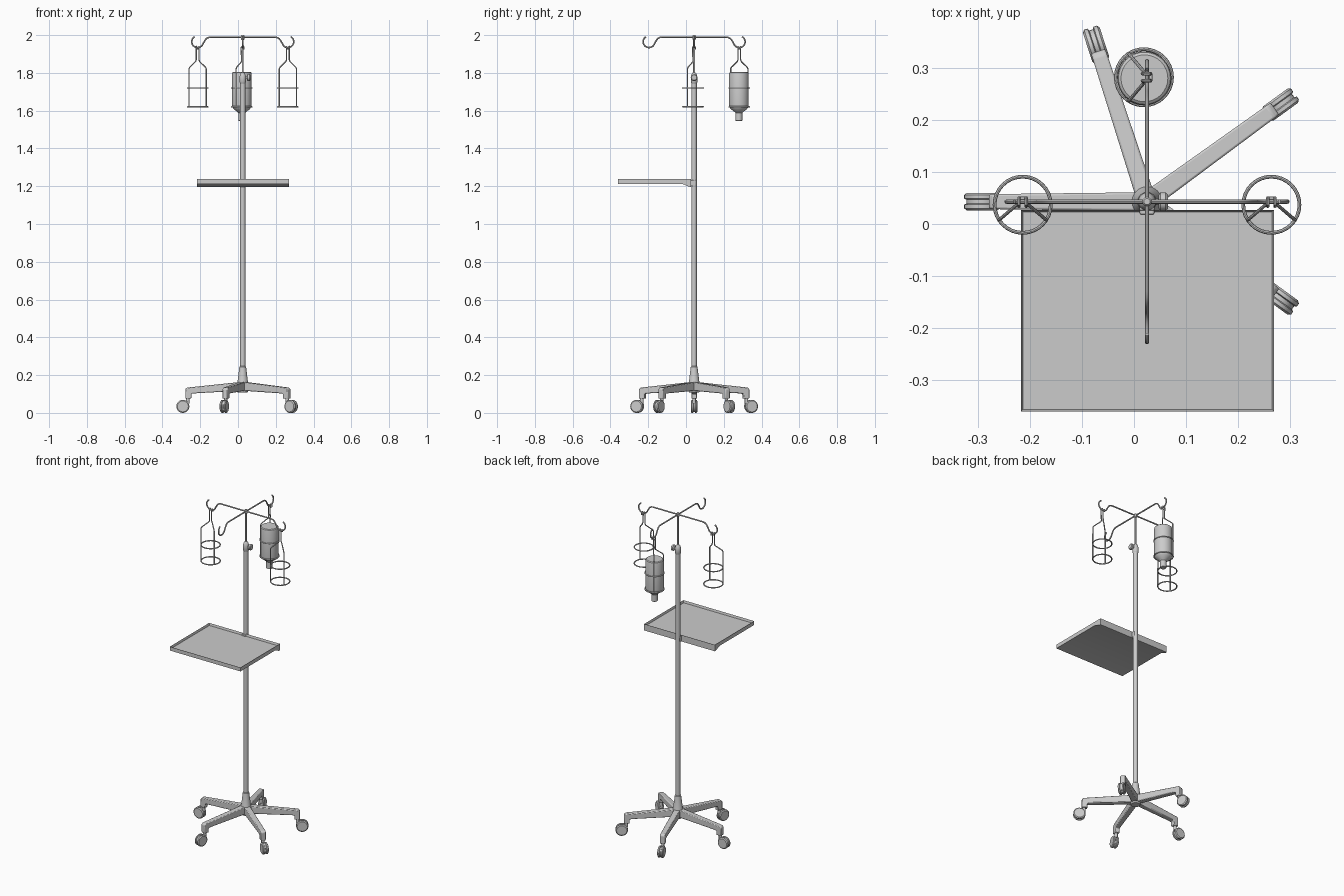
import bpy, bmesh
from math import sin, cos, pi, radians, sqrt
from mathutils import Matrix, Vector

if "Cube" in bpy.data.objects:
    bpy.data.objects.remove(bpy.data.objects["Cube"])

CX, CY = 0.025, 0.043          # pole axis


def place(angle=0):
    return Matrix.Translation((CX, CY, 0)) @ Matrix.Rotation(radians(angle), 4, 'Z')


def finish(ob, mat, bevel=0):
    ob.matrix_world = mat
    bpy.ops.object.select_all(action='DESELECT')
    ob.select_set(True)
    bpy.context.view_layer.objects.active = ob
    if ob.type == 'CURVE':
        bpy.ops.object.convert(target='MESH')
        ob = bpy.context.object
    if bevel:
        m = ob.modifiers.new("bevel", 'BEVEL')
        m.width, m.segments, m.limit_method = bevel, 2, 'ANGLE'
    bpy.ops.object.shade_smooth_by_angle(angle=radians(35))
    return ob


def from_bmesh(name, bm, mat, bevel=0):
    bmesh.ops.recalc_face_normals(bm, faces=bm.faces)
    me = bpy.data.meshes.new(name)
    bm.to_mesh(me)
    bm.free()
    ob = bpy.data.objects.new(name, me)
    bpy.context.collection.objects.link(ob)
    return finish(ob, mat, bevel)


def lathe(name, profile, mat, n=32, bevel=0):
    """Solid of revolution around local z from (radius, z) points, capped."""
    bm = bmesh.new()
    rings = [[bm.verts.new((r * cos(2 * pi * i / n), r * sin(2 * pi * i / n), z))
              for i in range(n)] for r, z in profile]
    for a, b in zip(rings, rings[1:]):
        for i in range(n):
            j = (i + 1) % n
            bm.faces.new((a[i], a[j], b[j], b[i]))
    bm.faces.new(rings[0])
    bm.faces.new(rings[-1])
    return from_bmesh(name, bm, mat, bevel)


def prism(points, offset):
    """Closed polygon of 3D points extruded along offset."""
    bm = bmesh.new()
    f = bm.faces.new([bm.verts.new(p) for p in points])
    ext = bmesh.ops.extrude_face_region(bm, geom=[f], use_keep_orig=True)
    vs = [v for v in ext['geom'] if isinstance(v, bmesh.types.BMVert)]
    bmesh.ops.translate(bm, verts=vs, vec=Vector(offset))
    bmesh.ops.recalc_face_normals(bm, faces=bm.faces)
    return bm


def wire(name, points, radius, mat, cyclic=False):
    cu = bpy.data.curves.new(name, 'CURVE')
    cu.dimensions = '3D'
    cu.bevel_depth, cu.bevel_resolution, cu.use_fill_caps = radius, 2, True
    sp = cu.splines.new('POLY')
    sp.points.add(len(points) - 1)
    for p, co in zip(sp.points, points):
        p.co = (*co, 1)
    sp.use_cyclic_u = cyclic
    ob = bpy.data.objects.new(name, cu)
    bpy.context.collection.objects.link(ob)
    return finish(ob, mat)


AXIS = place()

# Hub, main pole, collar and telescopic rod
lathe("base_hub", [(0.026, 0.108), (0.031, 0.12), (0.031, 0.155), (0.027, 0.168),
                   (0.018, 0.243), (0.014, 0.247)], AXIS)
lathe("main_pole", [(0.014, 0.22), (0.014, 1.77)], AXIS)
lathe("pole_collar", [(0.014, 1.745), (0.017, 1.75), (0.017, 1.78), (0.012, 1.797), (0.006, 1.803)], AXIS)
lathe("inner_rod", [(0.005, 1.76), (0.005, 1.985)], AXIS, 16)
lathe("rod_finial", [(0.006, 1.975), (0.009, 1.979), (0.009, 1.996), (0.006, 2.0)], AXIS, 16)

# Height clamp knob on the +x side
SIDE = AXIS @ Matrix.Translation((0, 0, 1.775)) @ Matrix.Rotation(pi / 2, 4, 'Y')
lathe("knob_stem", [(0.006, 0.01), (0.006, 0.026)], SIDE, 16)
lathe("clamp_knob", [(0.012, 0.022), (0.018, 0.026), (0.018, 0.036), (0.014, 0.04)], SIDE, 20)

# Five legs with twin-wheel casters
leg_profile = [(0, 0.165), (0.295, 0.134), (0.304, 0.126), (0.304, 0.075),
               (0.272, 0.075), (0.272, 0.100), (0.262, 0.103), (0, 0.118)]
for k in range(5):
    M = place(36 + 72 * k)
    bm = prism([(r, -0.018, z) for r, z in leg_profile], (0, 0.036, 0))
    for v in bm.verts:
        v.co.y *= 1 - 0.2 * v.co.x / 0.304
    from_bmesh("base_leg", bm, M, 0.004)
    W = M @ Matrix.Translation((0.317, 0, 0.0345)) @ Matrix.Rotation(pi / 2, 4, 'X')
    for s in (-1, 1):
        lathe("caster_wheel", [(0.029, s * 0.017), (0.0345, s * 0.013), (0.0345, s * 0.006),
                               (0.031, s * 0.004)], W, 28)
    lathe("caster_core", [(0.03, -0.005), (0.03, 0.005)], W, 28)
    lathe("caster_stem", [(0.009, 0.05), (0.009, 0.08)], M @ Matrix.Translation((0.291, 0, 0)), 16)

# Tray: shallow pan with a deeper wedge along the back edge
tray_profile = [(-0.36, 1.237), (0.027, 1.237), (0.027, 1.197), (0.018, 1.197),
                (-0.022, 1.213), (-0.36, 1.213)]
bm = prism([(-0.217, y, z) for y, z in tray_profile], (0.486, 0, 0))
top = [f for f in bm.faces if f.normal.z > 0.9]
bmesh.ops.inset_region(bm, faces=top, thickness=0.005)
bmesh.ops.translate(bm, verts=top[0].verts, vec=(0, 0, -0.014))
from_bmesh("tray", bm, Matrix())
bracket = prism([(-0.014, -0.025, z) for z in (1.2, 1.233)]
                + [(-0.014, 0.008, z) for z in (1.233, 1.2)], (0.028, 0, 0))
from_bmesh("tray_bracket", bracket, AXIS, 0.003)

# Four hook arms
R = 0.239                       # hook distance from the pole
hook = [(0, 0, 1.989), (0.172, 0, 1.989), (0.183, 0, 1.987), (0.192, 0, 1.982),
        (0.199, 0, 1.974), (0.205, 0, 1.963)]
hook += [(R + 0.031 * cos(t), 0, 1.965 + 0.031 * sin(t))
         for t in (radians(195 + 15 * i) for i in range(16))]
for a in range(0, 360, 90):
    wire("hook_arm", hook, 0.0042, place(a))


# Wire bottle cages hanging on three of the hooks
def ring(cy, z, n=32):
    return [(0.054 * cos(2 * pi * i / n), cy + 0.054 * sin(2 * pi * i / n), z) for i in range(n)]


dy = 0.029
dx = sqrt(0.054 ** 2 - dy ** 2)
half = [(-dx, -0.006 - dy, 1.62), (-dx, -0.006 - dy, 1.822), (-dx + 0.004, -0.032, 1.83),
        (-0.011, -0.006, 1.86), (-0.007, -0.006, 1.87), (-0.007, -0.009, 1.932),
        (-0.007, -0.005, 1.940), (-0.007, 0.004, 1.941), (-0.007, 0.007, 1.934), (-0.006, 0.007, 1.926)]
hanger = half + [(-x, y, z) for x, y, z in reversed(half)]
for a, s in ((0, 1), (90, -1), (180, -1)):
    M = place(a) @ Matrix.Translation((R, 0, 0)) @ Matrix.Diagonal((1, s, 1, 1))
    # the sign is baked into the points so no object is mirrored
    N = place(a) @ Matrix.Translation((R, 0, 0))
    wire("cage_hanger", [(x, s * y, z) for x, y, z in hanger], 0.0033, N)
    for z in (1.72, 1.62):
        wire("cage_ring", ring(-0.006 * s, z), 0.0036, N, True)

# Upside-down bottle in the rear cage
B = Matrix.Translation((CX - 0.005, CY + 0.237, 0))
lathe("bottle", [(0.016, 1.545), (0.018, 1.547), (0.018, 1.588), (0.024, 1.594), (0.043, 1.608),
                 (0.051, 1.622), (0.052, 1.632), (0.052, 1.795), (0.050, 1.802), (0.045, 1.806)], B)
